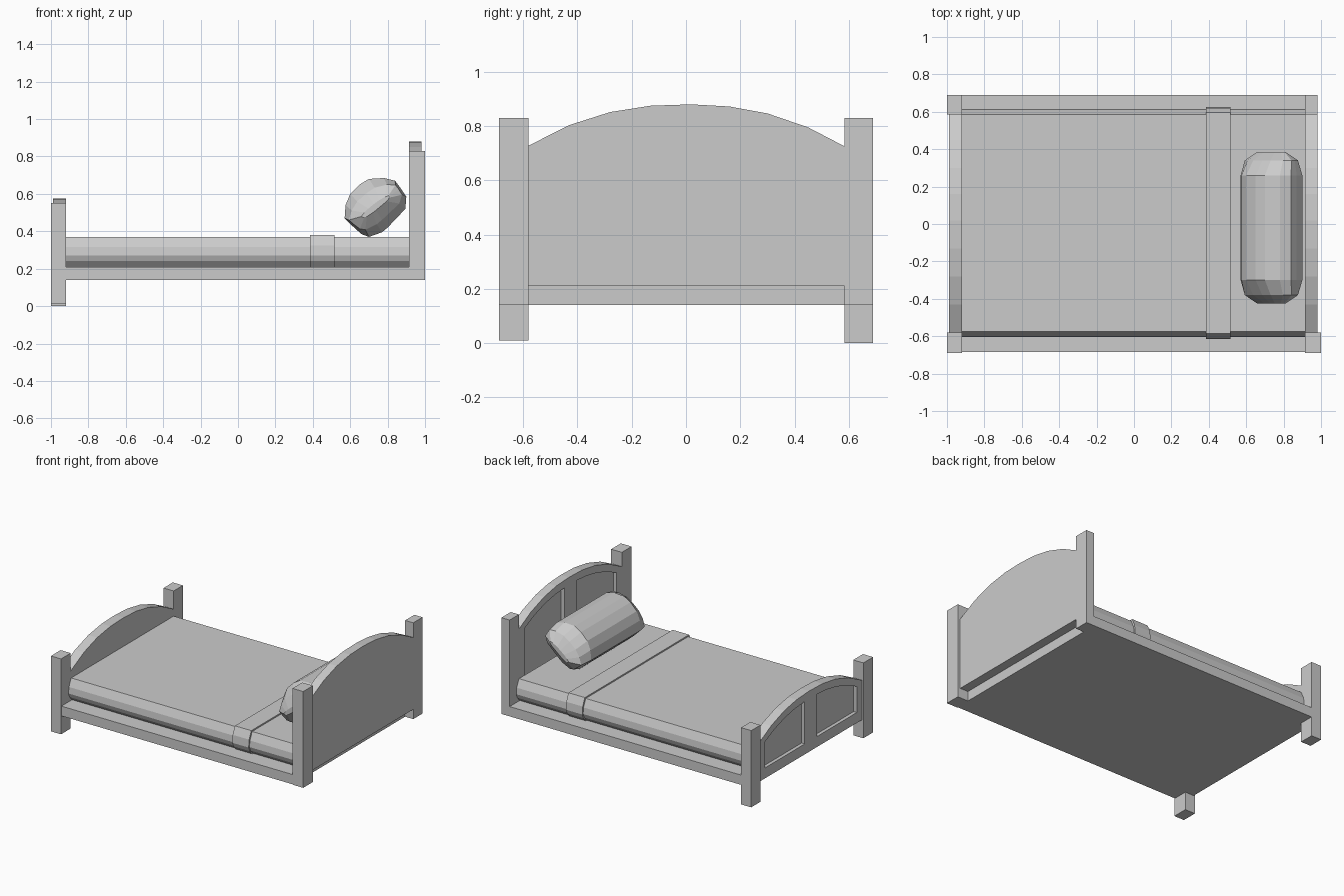
import bpy, bmesh

if "Cube" in bpy.data.objects:
    bpy.data.objects.remove(bpy.data.objects["Cube"])


def loft(name, rings):
    """Mesh from matching closed rings of points, capped at both ends."""
    bm = bmesh.new()
    loops = [[bm.verts.new(p) for p in ring] for ring in rings]
    n = len(loops[0])
    for a, b in zip(loops, loops[1:]):
        for i in range(n):
            j = (i + 1) % n
            bm.faces.new((a[i], a[j], b[j], b[i]))
    bm.faces.new(loops[0])
    bm.faces.new(loops[-1][::-1])
    bmesh.ops.recalc_face_normals(bm, faces=bm.faces)
    mesh = bpy.data.meshes.new(name)
    bm.to_mesh(mesh)
    bm.free()
    ob = bpy.data.objects.new(name, mesh)
    bpy.context.collection.objects.link(ob)
    return ob


def prism(name, profile, x0, x1):
    """Extrude a (y, z) profile along x."""
    return loft(name, [[(x, y, z) for y, z in profile] for x in (x0, x1)])


def box(name, x0, x1, y0, y1, z0, z1):
    return prism(name, [(y0, z0), (y1, z0), (y1, z1), (y0, z1)], x0, x1)


def arch(y, peak):
    return peak - 0.155 * (abs(y) / 0.585) ** 2.3


# Arched board with two recessed panels on the side facing the foot
ARCH_Y = [-0.58, -0.43, -0.28, -0.13, 0.02, 0.16, 0.30, 0.45, 0.585]
PANEL_Y = [0.07, 0.18, 0.29, 0.41, 0.52]


def arched_board(name, x0, x1, bottom, peak, panel_bottom):
    prof = [(0.585, bottom), (-0.58, bottom)] + [(y, arch(y, peak)) for y in ARCH_Y]
    board = prism(name, prof, x0, x1)
    for side in (-1, 1):
        ys = [side * y for y in PANEL_Y]
        cut = [(ys[-1], panel_bottom), (ys[0], panel_bottom)]
        cut += [(y, arch(y, peak) - 0.055) for y in ys]
        cutter = prism("panel_cutter", cut, x0 - 0.05, x0 + 0.025)
        cutter.hide_render = True
        mod = board.modifiers.new("panel", 'BOOLEAN')
        mod.operation = 'DIFFERENCE'
        mod.solver = 'EXACT'
        mod.object = cutter
        bpy.context.view_layer.objects.active = board
        bpy.ops.object.modifier_apply(modifier=mod.name)
        bpy.data.objects.remove(cutter)


arched_board("headboard", 0.915, 0.98, 0.21, 0.88, 0.27)
arched_board("footboard", -0.99, -0.92, 0.14, 0.575, 0.215)

# Corner posts: only the foot posts reach the floor
box("front_head_post", 0.915, 1.0, -0.69, -0.58, 0.14, 0.83)
box("back_head_post", 0.915, 0.98, 0.585, 0.69, 0.14, 0.83)
box("front_foot_post", -1.0, -0.92, -0.69, -0.58, 0.01, 0.55)
box("back_foot_post", -1.0, -0.92, 0.585, 0.69, 0.0, 0.55)

# Bed base
box("bed_base", -0.92, 0.915, -0.685, 0.69, 0.14, 0.21)

# Mattress with bulging sides, and the folded blanket band around it
SIDE = [(0.57, 0.21), (0.598, 0.24), (0.61, 0.27), (0.605, 0.315), (0.58, 0.37)]


def bedding(name, x0, x1, grow):
    half = [(y + grow, z + (grow if z > 0.3 else 0)) for y, z in SIDE]
    prof = [(y + 0.005, z) for y, z in half]
    prof += [(-y + 0.005, z) for y, z in reversed(half)]
    prism(name, prof, x0, x1)


bedding("mattress", -0.92, 0.915, 0.0)
bedding("blanket_band", 0.385, 0.515, 0.01)

# Pillow: tilted oval section (x, z) pinched towards a seam at both ends
OVAL = [(0.57, 0.47), (0.575, 0.54), (0.60, 0.60), (0.65, 0.65), (0.70, 0.68),
        (0.78, 0.685), (0.84, 0.67), (0.87, 0.63), (0.90, 0.585), (0.895, 0.52),
        (0.80, 0.42), (0.77, 0.395), (0.70, 0.37), (0.66, 0.385), (0.61, 0.43)]
CX, CZ, C, S = 0.735, 0.53, 0.79, 0.613


def pillow_ring(y, wide, thick):
    ring = []
    for x, z in OVAL:
        dx, dz = x - CX, z - CZ
        u, v = (dx * C + dz * S) * wide, (dz * C - dx * S) * thick
        ring.append((CX + u * C - v * S, y, CZ + u * S + v * C))
    return ring


loft("pillow", [pillow_ring(*r) for r in (
    (-0.425, 0.55, 0.12), (-0.38, 0.93, 0.6), (-0.30, 1, 1),
    (0.26, 1, 1), (0.34, 0.93, 0.6), (0.385, 0.55, 0.12))])
